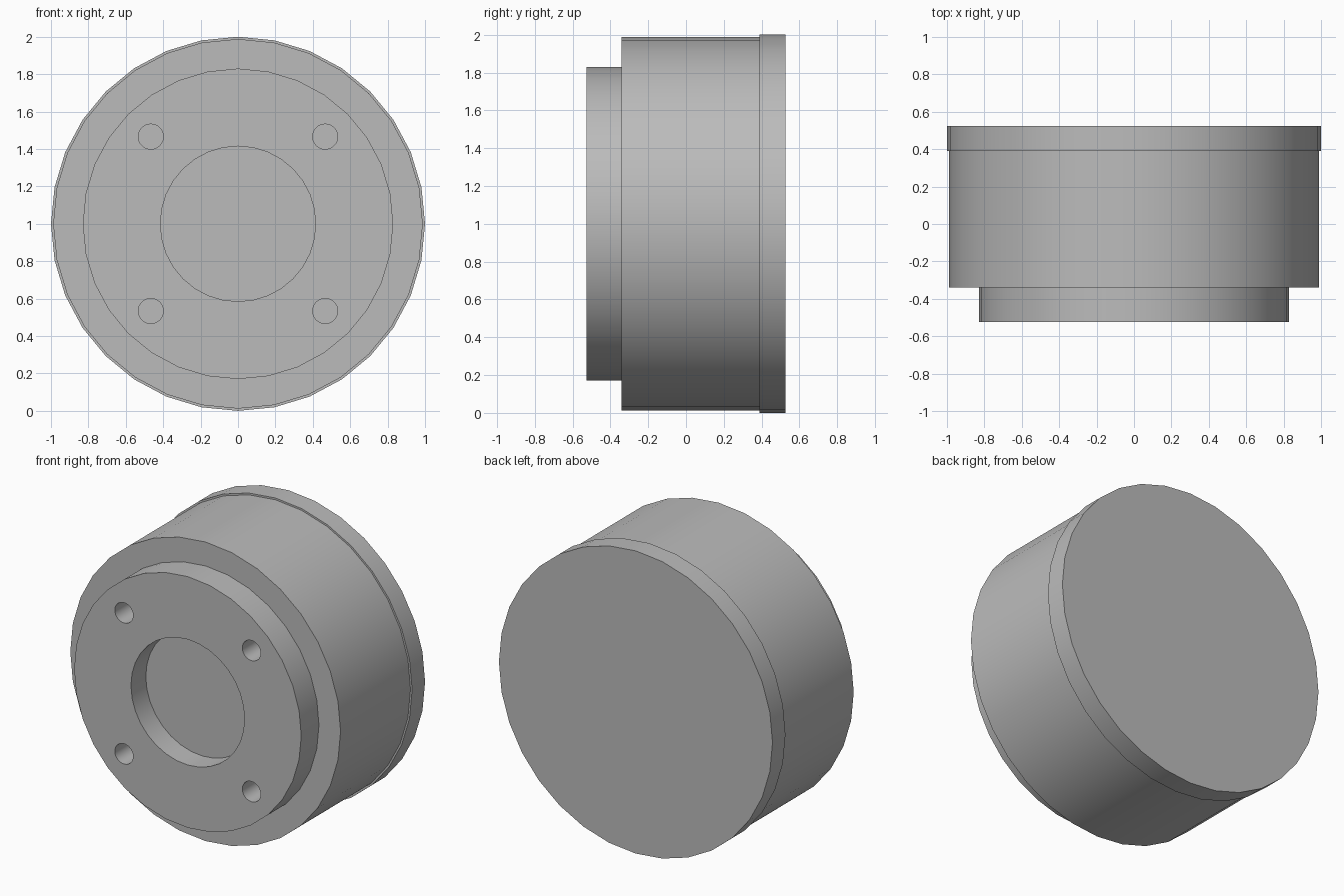
import bpy, math
from mathutils import Matrix, Vector

if "Cube" in bpy.data.objects:
    bpy.data.objects.remove(bpy.data.objects["Cube"], do_unlink=True)

grey = bpy.data.materials.new("plain grey")
grey.use_nodes = True
colour = (0.5, 0.5, 0.5, 1)
grey.diffuse_color = colour
grey.node_tree.nodes["Principled BSDF"].inputs["Base Color"].default_value = colour

SIDES = 32
FRONT = -0.525


def lathe(name, profile):
    """Revolve (radius, y) points about the y axis at z = 1, capping both ends."""
    verts, n = [], SIDES
    for r, y in profile:
        for i in range(n):
            a = 2 * math.pi * i / n
            verts.append((r * math.cos(a), y, 1 + r * math.sin(a)))
    faces = [tuple(range(n)), tuple(reversed(range(len(verts) - n, len(verts))))]
    for k in range(len(profile) - 1):
        for i in range(n):
            j = (i + 1) % n
            faces.append((k * n + i, (k + 1) * n + i, (k + 1) * n + j, k * n + j))
    mesh = bpy.data.meshes.new(name)
    mesh.from_pydata(verts, [], faces)
    mesh.materials.append(grey)
    obj = bpy.data.objects.new(name, mesh)
    bpy.context.collection.objects.link(obj)
    return obj


def drill(target, name, x, z, radius, depth):
    """Cut a blind round hole into the front face."""
    cutter = lathe(name, [(radius, FRONT - 0.1), (radius, FRONT + depth)])
    cutter.data.transform(Matrix.Translation(Vector((x, 0, z - 1))))
    cutter.hide_render = True
    mod = target.modifiers.new(name, "BOOLEAN")
    mod.operation, mod.solver, mod.object = "DIFFERENCE", "EXACT", cutter
    bpy.context.view_layer.objects.active = target
    bpy.ops.object.modifier_apply(modifier=name)
    bpy.data.objects.remove(cutter, do_unlink=True)


# Stepped housing: front boss, main drum, rear flange
housing = lathe("stepped_housing", [
    (0.83, FRONT), (0.83, -0.34),
    (0.988, -0.34), (0.988, 0.39),
    (1.0, 0.39), (1.0, 0.525)])

# Central recess and four bolt holes
drill(housing, "centre_recess", 0, 1, 0.415, 0.155)
for sx in (-1, 1):
    for sz in (-1, 1):
        drill(housing, "bolt_hole", sx * 0.466, 1 + sz * 0.466, 0.067, 0.2)

# Smooth round walls with sharp rims
bpy.ops.object.select_all(action="DESELECT")
housing.select_set(True)
bpy.context.view_layer.objects.active = housing
bpy.ops.object.shade_smooth_by_angle(angle=math.radians(30))
